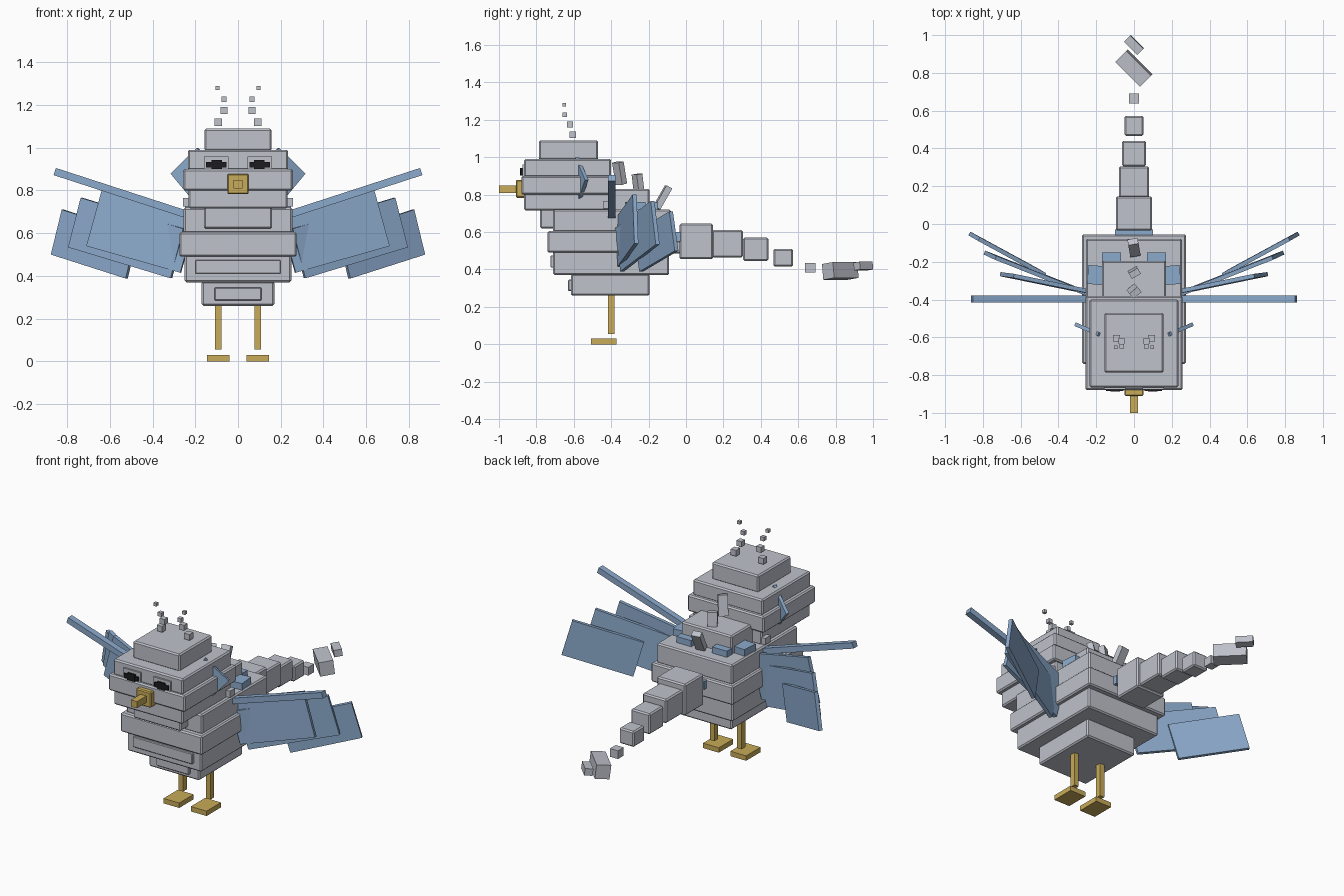
import bpy
from math import radians
from mathutils import Matrix, Vector, Euler

if "Cube" in bpy.data.objects:
    bpy.data.objects.remove(bpy.data.objects["Cube"], do_unlink=True)


def material(name, rgb):
    m = bpy.data.materials.new(name)
    m.use_nodes = True
    m.diffuse_color = (*rgb, 1)
    m.node_tree.nodes["Principled BSDF"].inputs["Base Color"].default_value = (*rgb, 1)
    return m


GREY = material("pale grey", (0.52, 0.54, 0.60))
BLUE = material("feather blue", (0.26, 0.40, 0.60))
GOLD = material("beak gold", (0.58, 0.41, 0.10))
BLACK = material("eye black", (0.012, 0.012, 0.015))


def place(name, mat, matrix, size, bevel=0.0):
    """Box of a given size, placed by a matrix, with optional chamfered edges."""
    bpy.ops.mesh.primitive_cube_add(size=1)
    ob = bpy.context.object
    ob.name = name
    ob.data.transform(matrix @ Matrix.Diagonal((*size, 1)))
    ob.data.materials.append(mat)
    if bevel:
        mod = ob.modifiers.new("edge", "BEVEL")
        mod.width = bevel
        mod.segments = 1
    return ob


def box(name, mat, center, size, rot=(0, 0, 0), bevel=0.0):
    turn = Euler([radians(a) for a in rot]).to_matrix().to_4x4()
    return place(name, mat, Matrix.Translation(center) @ turn, size, bevel)


def layer(name, half, y0, y1, z0, z1, mat=GREY, bevel=0.008):
    """Box centred on x = 0, given by its depth and height ranges."""
    return box(name, mat, (0, (y0 + y1) / 2, (z0 + z1) / 2),
               (2 * half, y1 - y0, z1 - z0), bevel=bevel)


def plate(name, corner, along, up, thick=0.022):
    """Feather from its outer lower corner, inward vector and upward vector."""
    a, u = Vector(along), Vector(up)
    ex = a.normalized()
    ez = (u - ex * u.dot(ex)).normalized()
    ey = ez.cross(ex)
    m = Matrix((ex, ey, ez)).transposed().to_4x4()
    m.translation = Vector(corner) + (a + u) / 2
    return place(name, BLUE, m, (a.length, thick, u.length))


# Body, stacked layers
layer("body_base", 0.17, -0.615, -0.195, 0.26, 0.375)
layer("base_front_panel", 0.11, -0.63, -0.50, 0.285, 0.345, bevel=0.004)
layer("body_lower", 0.25, -0.71, -0.09, 0.37, 0.50)
layer("lower_front_panel", 0.20, -0.725, -0.60, 0.41, 0.475, bevel=0.004)
layer("body_belly", 0.275, -0.74, -0.055, 0.49, 0.605)
layer("body_upper", 0.255, -0.71, -0.08, 0.60, 0.72)
layer("body_hump", 0.17, -0.50, -0.195, 0.71, 0.83)

# Head, stacked layers
layer("neck", 0.16, -0.78, -0.40, 0.62, 0.73)
layer("head_jaw", 0.232, -0.865, -0.395, 0.715, 0.81)
layer("head_cheeks", 0.257, -0.88, -0.38, 0.80, 0.90)
layer("head_brow", 0.235, -0.865, -0.40, 0.895, 0.99)
layer("head_cap", 0.157, -0.787, -0.47, 0.985, 1.09)

# Beak
layer("beak_base", 0.05, -0.91, -0.86, 0.783, 0.878, GOLD, 0.006)
layer("beak_tip", 0.02, -1.0, -0.90, 0.81, 0.85, GOLD, 0)

# Tail, shrinking segments with a thin link inside the first ones
layer("tail_link", 0.05, -0.07, 0.44, 0.485, 0.555)
layer("tail_1", 0.096, -0.035, 0.145, 0.455, 0.645)
layer("tail_2", 0.08, 0.14, 0.305, 0.465, 0.61)
layer("tail_3", 0.064, 0.305, 0.44, 0.445, 0.57)
layer("tail_4", 0.05, 0.467, 0.573, 0.415, 0.51)
layer("tail_5", 0.027, 0.637, 0.692, 0.385, 0.435, bevel=0)
box("tail_6", GREY, (0, 0.825, 0.392), (0.185, 0.083, 0.085), (7, 0, -45))
box("tail_tip", GREY, (0, 0.948, 0.418), (0.098, 0.047, 0.042), (7, 0, -45))
layer("tail_root_feather", 0.10, -0.07, -0.03, 0.55, 0.60, BLUE, 0)

# Tilted spikes down the back
for i, (y, z, length, tilt, yaw) in enumerate(
        [(-0.355, 0.915, 0.12, 12, 40), (-0.255, 0.85, 0.12, 8, 30), (-0.125, 0.785, 0.13, -30, 10)]):
    box(f"back_spike_{i + 1}", GREY, (0, y, z), (0.055, 0.035, length), (tilt, 0, yaw))

for s, side in ((1, "left"), (-1, "right")):
    # Legs and feet
    box(f"{side}_leg", GOLD, (s * 0.092, -0.40, 0.16), (0.03, 0.035, 0.21))
    box(f"{side}_foot", GOLD, (s * 0.092, -0.44, 0.015), (0.106, 0.138, 0.03))

    # Eyes
    box(f"{side}_eye_socket", GREY, (s * 0.102, -0.868, 0.93), (0.115, 0.014, 0.06))
    box(f"{side}_eye_bar", BLACK, (s * 0.102, -0.876, 0.92), (0.095, 0.016, 0.026))
    box(f"{side}_pupil", BLACK, (s * 0.10, -0.879, 0.922), (0.05, 0.016, 0.042))

    # Cheek feather
    box(f"{side}_cheek_feather", BLUE, (s * 0.20, -0.578, 0.878),
        (0.18, 0.02, 0.165), (0, s * 42, s * 23))

    # Head tuft, shrinking cubes
    for i, (x, y, z, d) in enumerate(
            [(0.092, -0.605, 1.12, 0.036), (0.066, -0.62, 1.175, 0.033),
             (0.066, -0.648, 1.227, 0.024), (0.096, -0.652, 1.28, 0.019)]):
        box(f"{side}_tuft_{i + 1}", GREY, (s * x, y, z), (d, d, d))

    # Wing: leading spar and three fanned feathers
    box(f"{side}_wing_spar", BLUE, (s * 0.53, -0.397, 0.782), (0.69, 0.038, 0.035), (0, -s * 18, 0))
    for i, (corner, along, up) in enumerate(
            [((0.71, -0.265, 0.54), (-0.44, -0.09, -0.125), (0.08, -0.01, 0.26)),
             ((0.795, -0.15, 0.535), (-0.48, -0.19, -0.145), (0.065, -0.03, 0.23)),
             ((0.872, -0.05, 0.50), (-0.35, -0.19, -0.112), (0.052, -0.03, 0.21))]):
        flip = Vector((s, 1, 1))
        lift = Vector(up) * Vector((-1, 1, 1))
        if i == 0:
            lift.x = -0.075
        plate(f"{side}_wing_feather_{i + 1}", Vector(corner) * flip,
              Vector(along) * flip, lift * flip)

    # Wing roots on the back
    box(f"{side}_wing_root", BLUE, (s * 0.205, -0.27, 0.735), (0.08, 0.10, 0.05), (0, 0, s * 5))
    box(f"{side}_back_feather", BLUE, (s * 0.12, -0.175, 0.735), (0.10, 0.05, 0.045))
    box(f"{side}_shoulder", GREY, (s * 0.245, -0.42, 0.745), (0.025, 0.05, 0.04))
